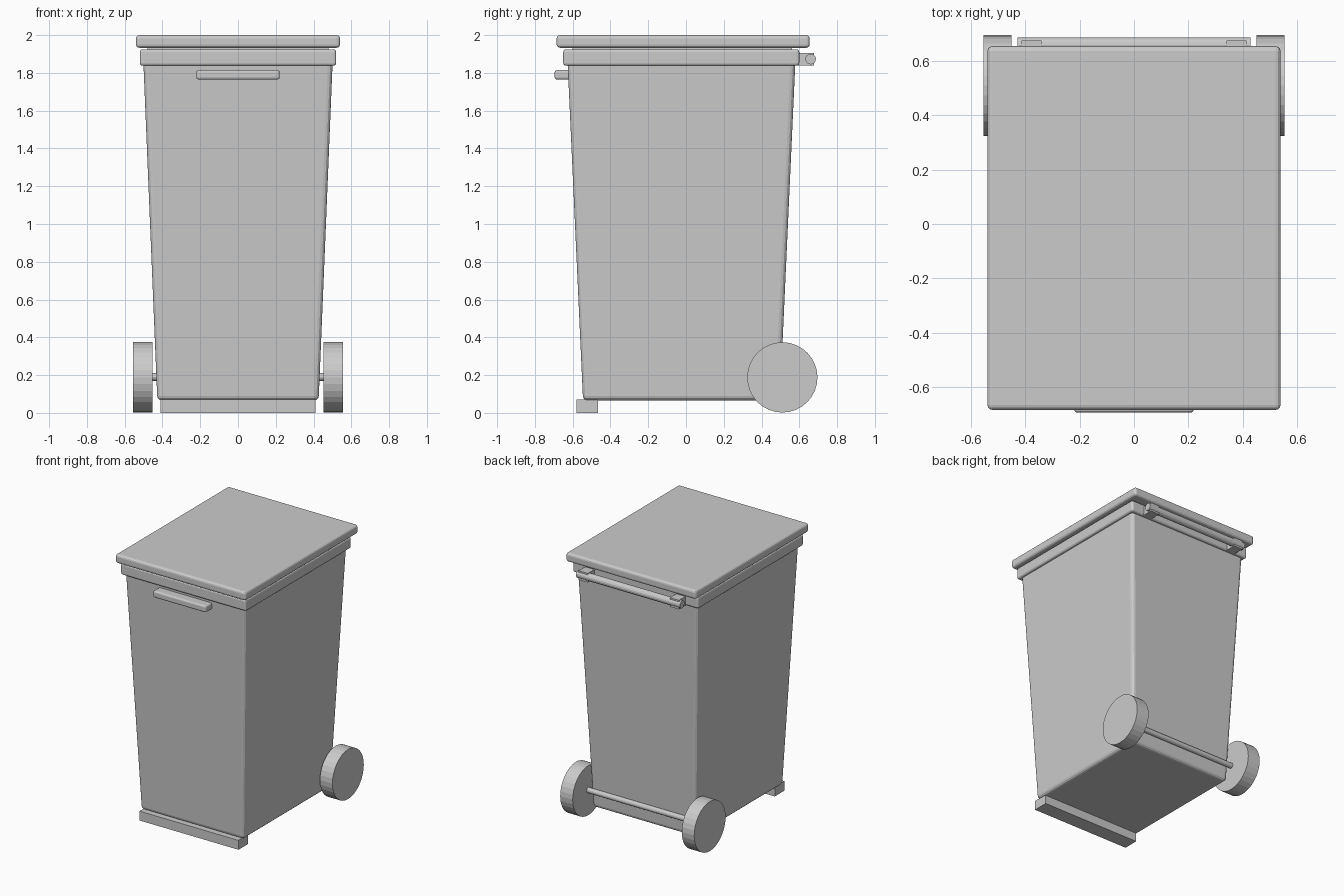
import bpy
import bmesh
from math import pi
from mathutils import Matrix

cube = bpy.data.objects.get("Cube")
if cube:
    bpy.data.objects.remove(cube, do_unlink=True)

grey = bpy.data.materials.new("plastic grey")
grey.use_nodes = True
colour = (0.6, 0.6, 0.6, 1)
grey.diffuse_color = colour
grey.node_tree.nodes["Principled BSDF"].inputs["Base Color"].default_value = colour


def finish(name, bm):
    bmesh.ops.recalc_face_normals(bm, faces=bm.faces)
    mesh = bpy.data.meshes.new(name)
    bm.to_mesh(mesh)
    bm.free()
    mesh.materials.append(grey)
    obj = bpy.data.objects.new(name, mesh)
    bpy.context.collection.objects.link(obj)
    return obj


def box(name, x, y, z, bevel=0, taper=(0, 0)):
    """Box from (min, max) ranges; taper pulls the bottom sides inward."""
    bm = bmesh.new()
    bmesh.ops.create_cube(bm, size=2)
    for v in bm.verts:
        sx, sy, sz = v.co
        v.co = [(r[0] + r[1]) / 2 + s * (r[1] - r[0]) / 2
                for r, s in zip((x, y, z), (sx, sy, sz))]
        if sz < 0:
            v.co.x -= sx * taper[0]
            v.co.y -= sy * taper[1]
    if bevel:
        bmesh.ops.bevel(bm, geom=bm.edges[:], offset=bevel, segments=3,
                        profile=0.5, affect='EDGES')
    return finish(name, bm)


def rod(name, x, y, z, radius, sides):
    """Cylinder lying along the x axis."""
    bm = bmesh.new()
    place = Matrix.Translation(((x[0] + x[1]) / 2, y, z)) @ Matrix.Rotation(pi / 2, 4, 'Y')
    bmesh.ops.create_cone(bm, cap_ends=True, segments=sides, radius1=radius,
                          radius2=radius, depth=x[1] - x[0], matrix=place)
    return finish(name, bm)


# Tapered bin, rim and lid
box("body", (-0.502, 0.502), (-0.628, 0.58), (0.065, 1.88), 0.025, (0.075, 0.083))
box("rim", (-0.52, 0.52), (-0.65, 0.6), (1.838, 1.925), 0.015)
box("lid_seat", (-0.48, 0.48), (-0.6, 0.56), (1.9, 1.96))
box("lid", (-0.54, 0.54), (-0.685, 0.655), (1.933, 2.0), 0.018)

# Front grip and foot
box("front_grip", (-0.22, 0.22), (-0.695, -0.59), (1.765, 1.815), 0.012)
box("front_foot", (-0.41, 0.41), (-0.58, -0.465), (0, 0.07))

# Rear handle bar on two brackets
rod("handle_bar", (-0.43, 0.43), 0.66, 1.873, 0.028, 16)
for side, s in (("left", 1), ("right", -1)):
    box(side + "_bracket", sorted((s * 0.34, s * 0.415)), (0.56, 0.677), (1.838, 1.906))

# Wheels and axle
rod("axle", (-0.47, 0.47), 0.51, 0.19, 0.02, 16)
for side, s in (("left", 1), ("right", -1)):
    rod(side + "_wheel", sorted((s * 0.452, s * 0.555)), 0.51, 0.188, 0.186, 32)
